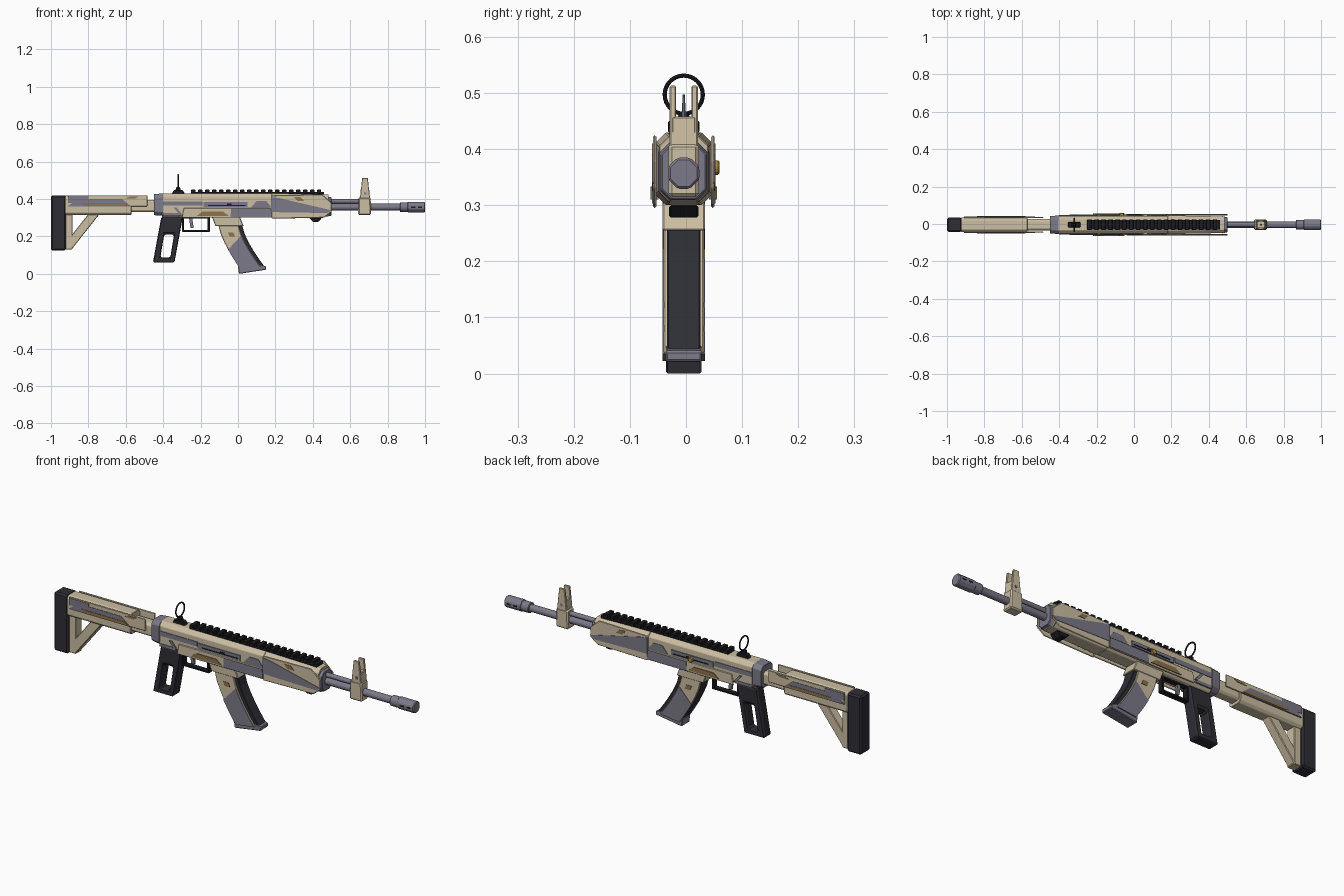
import bpy, bmesh, math
from mathutils import Matrix, Vector

if "Cube" in bpy.data.objects:
    bpy.data.objects.remove(bpy.data.objects["Cube"])

# Shared planes and surfaces
MIDPLANE = -.004
AXIS = .357
BOTTOM, DECK = .3, .43
REAR, JOINT, NOSE = -.45, .18, .5
SKIN, PLATE, STOCK_FACE, MAG_FACE = .051, .055, .042, .036
DECAL = .002


def material(name, *rgb):
    mat = bpy.data.materials.new(name)
    mat.use_nodes = True
    mat.diffuse_color = (*rgb, 1)
    mat.node_tree.nodes["Principled BSDF"].inputs["Base Color"].default_value = (*rgb, 1)
    return mat


TAN = material("sand tan", .6, .51, .36)
GREY = material("steel grey", .2, .195, .25)
DARK = material("dark polymer", .027, .027, .036)
BLACK = material("matte black", .012, .012, .015)
BROWN = material("camo brown", .27, .17, .07)
BRASS = material("brass", .42, .25, .06)


def finish(name, bm, mat, bevel=0, smooth=False):
    bmesh.ops.recalc_face_normals(bm, faces=bm.faces)
    mesh = bpy.data.meshes.new(name)
    bm.to_mesh(mesh)
    bm.free()
    mesh.materials.append(mat)
    part = bpy.data.objects.new(name, mesh)
    bpy.context.collection.objects.link(part)
    if bevel:
        modifier = part.modifiers.new("Edge", 'BEVEL')
        modifier.width = bevel
        modifier.segments = 1
        modifier.limit_method = 'ANGLE'
    if smooth:
        bpy.ops.object.select_all(action='DESELECT')
        part.select_set(True)
        bpy.context.view_layer.objects.active = part
        bpy.ops.object.shade_smooth_by_angle(angle=math.radians(40))


def bridge(bm, first, second):
    """Close two vertex loops of equal length with quads."""
    for i in range(len(first)):
        bm.faces.new((first[i - 1], first[i], second[i], second[i - 1]))


def prism(name, outline, near, far, mat, hole=None, bevel=.003):
    """Side outline in x and z, given depth in y, with an optional opening."""
    bm = bmesh.new()
    loops = [[bm.verts.new((x, MIDPLANE + near, z)) for x, z in loop]
             for loop in (outline, hole) if loop]
    if hole:
        bridge(bm, *loops)
    else:
        bm.faces.new(loops[0])
    extruded = bmesh.ops.extrude_face_region(bm, geom=bm.faces[:])
    moved = [v for v in extruded["geom"] if isinstance(v, bmesh.types.BMVert)]
    bmesh.ops.translate(bm, verts=moved, vec=(0, far - near, 0))
    finish(name, bm, mat, bevel)


def centred(name, outline, half, mat, **options):
    prism(name, outline, -half, half, mat, **options)


def sides(name, outline, face, mat, depth=.006, bevel=0):
    """Matching plates whose outer faces lie at the given distance on both flanks."""
    prism("front_" + name, outline, -face, depth - face, mat, bevel=bevel)
    prism("back_" + name, outline, face - depth, face, mat, bevel=bevel)


def quad(left, right, low, high, lean=0, pinch=0):
    """Four corners; lean slides the lower edge, pinch narrows the upper one."""
    return [(left + lean, low), (right + lean, low), (right - pinch, high), (left + pinch, high)]


def beam(name, start, end, half, low, high, mat, chamfer=.018, shrink=0):
    """Chamfered box along x whose far end may shrink."""
    bm = bmesh.new()
    rings = []
    for x, s in ((start, 0), (end, shrink)):
        ring = []
        for side, z, inward in ((1, low + s, 1), (1, high - s, -1), (-1, high - s, -1), (-1, low + s, 1)):
            y = side * (half - s)
            corner = [(y, z + inward * chamfer), (y - side * chamfer, z)]
            ring += corner if side * inward < 0 else corner[::-1]
        rings.append([bm.verts.new((x, MIDPLANE + y, z)) for y, z in ring])
        bm.faces.new(rings[-1])
    bridge(bm, *rings)
    finish(name, bm, mat, DECAL)


def rod(name, start, end, radius, mat, count=20, tip=None, bevel=0):
    """Cylinder or cone between two points."""
    start, end = Vector(start), Vector(end)
    span = end - start
    bm = bmesh.new()
    turn = span.to_track_quat('Z', 'Y').to_matrix().to_4x4()
    spin = Matrix.Rotation(math.pi / count, 4, 'Z')
    bmesh.ops.create_cone(bm, cap_ends=True, segments=count, radius1=radius,
                          radius2=tip or radius, depth=span.length,
                          matrix=Matrix.Translation(start + span / 2) @ turn @ spin)
    finish(name, bm, mat, bevel, smooth=count > 8)


def pipe(name, start, end, radius, mat, height=AXIS, **options):
    rod(name, (start, MIDPLANE, height), (end, MIDPLANE, height), radius, mat, **options)


# Stock
centred("butt_pad", quad(-1, -.92, .125, .42), .038, DARK, bevel=.008)
beam("stock_body", -.925, -.57, .038, .315, .42, TAN, chamfer=.012)
beam("stock_neck", -.58, REAR + .01, .03, .33, .395, TAN, chamfer=.01)
centred("stock_upright", quad(-.925, -.885, .13, .32), .024, TAN)
centred("stock_brace", quad(-.8, -.74, .13, .32, lean=-.15), .023, TAN)
sides("stock_plate", quad(-.91, -.485, .36, .42), STOCK_FACE, TAN, bevel=DECAL)
sides("stock_grey_patch", quad(-.91, -.57, .36, .4, pinch=.05), STOCK_FACE + DECAL, GREY)
sides("stock_grey_corner", quad(-.91, -.8, .38, .415), STOCK_FACE + DECAL, GREY)
sides("stock_brown_patch", quad(-.84, -.6, .364, .378, lean=.02), STOCK_FACE + DECAL * 2, BROWN)
sides("stock_brown_fleck", quad(-.58, -.53, .403, .414, lean=-.02), STOCK_FACE + DECAL, BROWN)

# Receiver
beam("receiver_rear_cap", -.4, REAR, .05, .31, DECK, GREY, shrink=.004)
beam("receiver_body", -.405, JOINT, .048, BOTTOM, DECK, TAN)
sides("receiver_grey_strip", quad(-.4, -.19, .365, .388), SKIN, GREY)
sides("receiver_rear_edge", quad(-.4, -.31, .31, .325), SKIN, GREY)
sides("receiver_grey_patch", quad(.07, JOINT, .355, .39, pinch=.03), SKIN, GREY)
sides("lower_plate", quad(-.3, JOINT, BOTTOM, .352, pinch=.01), PLATE, TAN, bevel=DECAL)
sides("lower_grey_patch", quad(-.04, JOINT, .303, .35, pinch=.003), PLATE + DECAL, GREY)
sides("lower_brown_patch", quad(-.22, -.05, .31, .333, pinch=.03), PLATE + DECAL * 2, BROWN)
sides("ejection_port", quad(-.185, .05, AXIS, .384), SKIN + DECAL, GREY)
sides("ejection_slot", quad(-.16, .04, .364, .369), SKIN + DECAL * 2, BLACK)
sides("bolt_slit", quad(-.06, -.035, .364, .376), SKIN + DECAL * 2, BLACK)
sides("selector_lever", quad(-.345, -.33, .32, .355, lean=.03), PLATE, GREY)
rod("charging_knob", (-.065, .04, .367), (-.065, .06, .367), .014, BRASS, count=8, bevel=.003)

# Handguard
beam("handguard_core", JOINT, .485, .05, BOTTOM, DECK, TAN, shrink=.006)
beam("handguard_nose", .47, NOSE, .046, .305, .415, GREY, shrink=.006)
sides("handguard_plate", [(JOINT, .295), (.46, BOTTOM), (NOSE, .33), (NOSE, .38), (.45, .425), (JOINT, .42)],
      PLATE, TAN, bevel=.003)
sides("handguard_grey_patch", [(JOINT, .33), (.48, .325), (NOSE, .34), (.22, .405), (JOINT, .41)],
      PLATE + DECAL, GREY)
sides("handguard_brown_fleck", quad(.3, .335, .39, .41, lean=.02), PLATE + DECAL, BROWN)
centred("handguard_stop", quad(.4, .43, .278, BOTTOM, pinch=-.02), .026, BLACK)

# Top rail with evenly spaced teeth
rail_start, rail_end, teeth = REAR + .2, .46, 19
pitch = (rail_end - rail_start) / teeth
centred("rail_bed", quad(rail_start, rail_end, DECK - .01, DECK + .008), .026, BLACK, bevel=0)
for i in range(teeth):
    x = rail_start + i * pitch
    centred("rail_tooth", quad(x, x + pitch * .6, DECK, DECK + .02), .028, BLACK, bevel=DECAL)

# Rear ring sight
centred("rear_sight_base", quad(-.358, -.28, DECK - .01, .448, pinch=.015), .014, BLACK)
centred("rear_sight_stem", quad(-.335, -.305, .44, .463, pinch=.004), .01, BLACK)
bpy.ops.mesh.primitive_torus_add(location=(-.32, MIDPLANE, .497), rotation=(0, math.pi / 2, 0),
                                 major_radius=.034, minor_radius=.0037,
                                 major_segments=32, minor_segments=8)
ring = bpy.context.object
ring.name = "rear_sight_ring"
ring.data.materials.append(BLACK)
bpy.ops.object.shade_smooth_by_angle()

# Barrel, gas tube and muzzle
pipe("barrel", REAR * -1, .9, .018, GREY)
pipe("gas_tube", REAR * -1, .66, .012, GREY, height=.388, count=12)
pipe("muzzle_collar", .865, .91, .026, GREY, bevel=.003)
pipe("muzzle_brake", .905, 1, .03, GREY, count=8, bevel=.004)
for x in (.925, .962):
    sides("muzzle_slot", quad(x, x + .023, AXIS - .004, AXIS + .004), .0285, BLACK)

# Front sight
centred("front_sight_block", quad(.642, .712, .315, .41, pinch=.003), .027, TAN, bevel=.006)
centred("front_sight_riser", quad(.652, .706, .4, .458, pinch=.005), .022, TAN)
sides("front_sight_ear", quad(.652, .706, .4, .513, pinch=.012), .025, TAN, depth=.011, bevel=DECAL)
sides("front_sight_pin", quad(.674, .686, .424, .436), .026, GREY)
rod("front_sight_post", (.68, MIDPLANE, DECK), (.68, MIDPLANE, .497), .006, GREY, count=8, tip=DECAL)

# Open pistol grip, trigger and guard
centred("grip", quad(-.41, -.295, .06, .305, lean=-.045), .028, DARK, bevel=.008,
        hole=quad(-.395, -.342, .087, .21, lean=-.02))
centred("trigger_guard", quad(-.3, -.15, .225, .305), .014, BLACK, bevel=DECAL,
        hole=quad(-.29, -.162, .235, .295))
centred("trigger", quad(-.262, -.245, .245, BOTTOM, lean=.008), .006, GREY, bevel=0)


# Curved magazine
def sweep(reach, starts=(0, 0)):
    """Outline swept down a bending centre line; starts trim the rear and front edges."""
    edges = []
    for offset, begin in zip((-.062, reach), starts):
        steps = [begin + (1 - begin) * i / 5 for i in range(6)]
        edges.append([(.12 * t ** 1.4 - .043 + offset, .26 - t * (.23 - offset / 8)) for t in steps])
    return edges[0] + edges[1][::-1]


centred("magazine_well", quad(-.14, .01, .255, .305, lean=.02), .038, TAN)
centred("magazine_core", sweep(.065), .03, DARK)
sides("magazine_flank", sweep(.045), MAG_FACE, TAN, depth=.009, bevel=.003)
sides("magazine_grey_patch", sweep(.042, starts=(.55, .25)), MAG_FACE + DECAL, GREY)
sides("magazine_brown_fleck", quad(-.055, -.025, .2, .222, lean=.01), MAG_FACE + DECAL, BROWN)
centred("magazine_base", [(0, .04), (.005, 0), (.15, .022), (.15, .04), (.12, .05)], .032, GREY)
